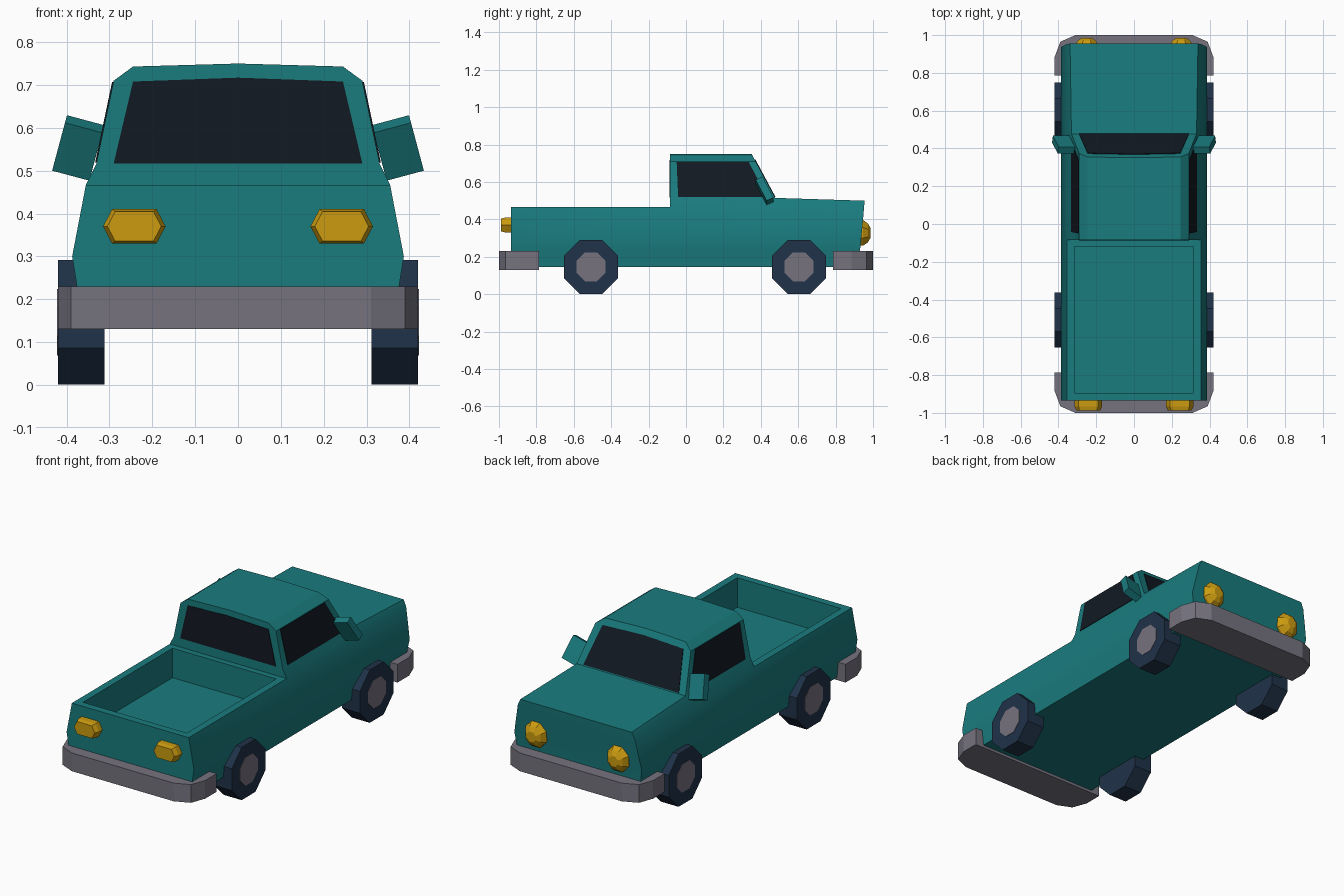
import bpy, bmesh, math
from mathutils import Vector, Matrix

if "Cube" in bpy.data.objects:
    bpy.data.objects.remove(bpy.data.objects["Cube"])


def material(name, rgb):
    m = bpy.data.materials.new(name)
    m.diffuse_color = (*rgb, 1)
    m.use_nodes = True
    m.node_tree.nodes["Principled BSDF"].inputs["Base Color"].default_value = m.diffuse_color
    return m


TEAL = material("teal_paint", (0.01, 0.2, 0.21))
GLASS = material("dark_glass", (0.006, 0.01, 0.016))
RUBBER = material("tyre_rubber", (0.014, 0.032, 0.065))
AMBER = material("amber_lens", (0.6, 0.33, 0.005))
STEEL = material("grey_steel", (0.18, 0.17, 0.21))


def loft(name, loops, mat=None, mirror=False):
    """Closed solid through a series of point loops, optionally mirrored in x."""
    bm = bmesh.new()
    rings = [[bm.verts.new(p) for p in loop] for loop in loops]
    bm.faces.new(rings[0])
    bm.faces.new(rings[-1])
    for a, b in zip(rings, rings[1:]):
        for i in range(len(a)):
            j = (i + 1) % len(a)
            bm.faces.new((a[i], a[j], b[j], b[i]))
    bmesh.ops.recalc_face_normals(bm, faces=bm.faces)
    me = bpy.data.meshes.new(name)
    bm.to_mesh(me)
    bm.free()
    ob = bpy.data.objects.new(name, me)
    bpy.context.collection.objects.link(ob)
    if mat:
        me.materials.append(mat)
    if mirror:
        ob.modifiers.new("mirror", 'MIRROR').use_mirror_merge = False
    return ob


def slab(name, pts, vec, mat=None, mirror=False):
    """Polygon extruded along a vector."""
    a = [Vector(p) for p in pts]
    return loft(name, [a, [p + Vector(vec) for p in a]], mat, mirror)


def both_sides(half):
    """Complete a right-half (x, v) outline with its mirror image."""
    return half + [(-x, v) for x, v in reversed(half) if x > 0]


def octagon(r):
    return [(r * math.cos(math.pi * (i + .5) / 4), r * math.sin(math.pi * (i + .5) / 4))
            for i in range(8)]


def boolean(ob, cutter, op):
    m = ob.modifiers.new(op.lower(), 'BOOLEAN')
    m.object, m.operation, m.solver = cutter, op, 'EXACT'
    bpy.context.view_layer.objects.active = ob
    bpy.ops.object.modifier_apply(modifier=m.name)
    bpy.data.objects.remove(cutter)


# Body: cross-section swept along y, trimmed by the side profile
section = both_sides([(.368, .145), (.376, .23), (.387, .30), (.355, .467), (.331, .515),
                      (.29, .71), (.245, .743), (0, .75)])
body = slab("body", [(x, -1.1, z) for x, z in section], (0, 2.2, 0), TEAL)
profile = [(-.935, .10), (-.935, .467), (-.085, .467), (-.085, .80), (.35, .80), (.35, .752),
           (.477, .515), (.955, .50), (.945, .38), (.93, .23), (.93, .10)]
boolean(body, slab("side_trim", [(-.6, y, z) for y, z in profile], (1.2, 0, 0), TEAL), 'INTERSECT')

# Cargo bed recess
bed = [(-.315, -.895, .305), (.315, -.895, .305), (.315, -.118, .305), (-.315, -.118, .305)]
boolean(body, slab("bed_cutter", bed, (0, 0, .3), TEAL), 'DIFFERENCE')
bpy.ops.object.select_all(action='DESELECT')
body.select_set(True)
bpy.context.view_layer.objects.active = body
bpy.ops.object.shade_smooth_by_angle(angle=math.radians(25))

# Windows: thin panes lying on the cab surfaces
pane = both_sides([(.29, .517), (.245, .708), (0, .717)])
slab("rear_window", [(x, -.08, z) for x, z in pane], (0, -.008, 0), GLASS)


def shield_y(z):
    return .35 + (.752 - z) * .127 / .237


slab("windshield", [(x, shield_y(z) - .005, z) for x, z in pane], (0, .007, .004), GLASS)


def side_x(z):
    return .331 - (z - .515) * .041 / .195


side = [(-.042, .518), (.435, .518), (.335, .706), (-.05, .706)]
slab("side_windows", [(side_x(z) - .005, y, z) for y, z in side], (.008, 0, .001), GLASS, True)

# Door mirrors: tilted boxes
tilt = (Matrix.Translation((.373, .42, .553)) @ Matrix.Rotation(math.radians(-15), 4, 'Y')
        @ Matrix.Rotation(math.radians(27), 4, 'X'))
face = [(-.045, -.02, -.065), (.045, -.02, -.065), (.045, -.02, .065), (-.045, -.02, .065)]
mirrors = loft("door_mirrors", [[tilt @ Vector((x, y + d, z)) for x, y, z in face]
                                for d in (0, .04)], TEAL, True)

# Bumpers: chamfered blocks at both ends
bumper = both_sides([(.42, .785), (.42, .885), (.39, .965), (.31, 1.0)])
for name, s in (("rear_bumper", -1), ("front_bumper", 1)):
    slab(name, [(x, s * y, .13) for x, y in bumper], (0, 0, .1), STEEL)

# Wheels: octagonal tyres with hub caps
for end, cy in (("rear", -.508), ("front", .604)):
    for part, r, x0, x1, mat in (("tyres", .157, .312, .42, RUBBER),
                                 ("hubs", .084, .40, .422, STEEL)):
        slab(f"{end}_{part}", [(x0, cy + y, .146 + z) for y, z in octagon(r)],
             (x1 - x0, 0, 0), mat, True)

# Tail lights: bevelled long hexagons
hexagon = [(.073, 0), (.052, .04), (-.052, .04), (-.073, 0), (-.052, -.04), (-.052 + .104, -.04)]
loft("tail_lights", [[(.242 + x * s, y, .37 + z * s) for x, z in hexagon]
                     for y, s in ((-.92, 1), (-.965, 1), (-.988, .86))], AMBER, True)

# Headlights: faceted domes
loft("headlights", [[(.25 + x * s, y, .328 + z) for x, z in octagon(r)]
                    for y, r, s in ((.92, .074, .9), (.947, .074, .9), (.972, .055, .9),
                                    (.986, .03, .9))], AMBER, True)
